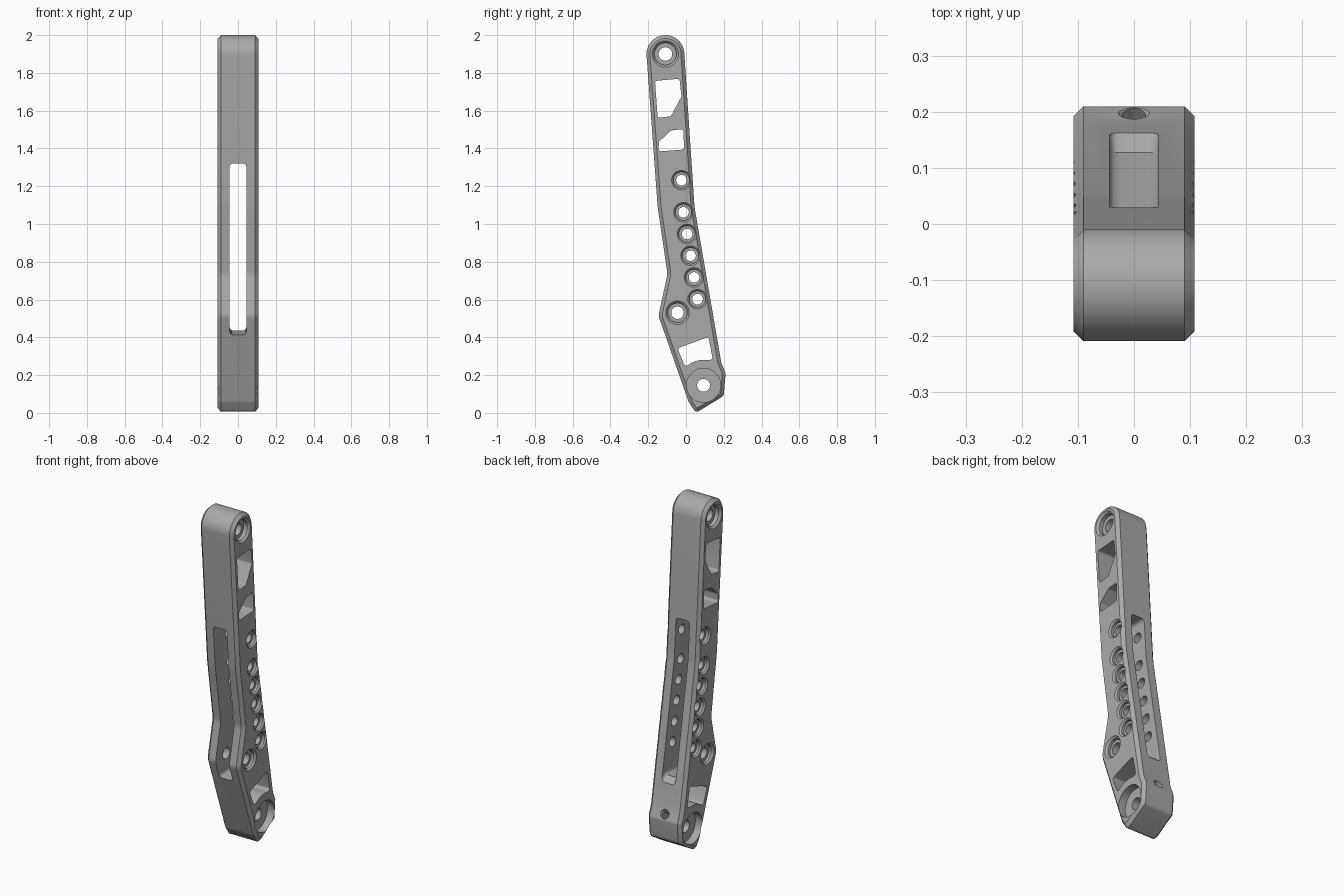
import bpy, bmesh, math
from mathutils import Vector, Matrix

if "Cube" in bpy.data.objects:
    bpy.data.objects.remove(bpy.data.objects["Cube"], do_unlink=True)

HALF = 0.108                       # half width of the link
PIVOT = Vector((0.093, 0.146))     # lower pivot centre (y, z)
TOP = Vector((-0.109, 1.9))        # upper pivot centre

mat = bpy.data.materials.new("machined grey metal")
mat.use_nodes = True
grey = (0.4, 0.4, 0.4, 1)
mat.diffuse_color = grey
bsdf = next(n for n in mat.node_tree.nodes if n.type == 'BSDF_PRINCIPLED')
bsdf.inputs["Base Color"].default_value = grey


def arc(c, r, a0, a1, n):
    """Points along a circular arc, angles in degrees."""
    steps = [math.radians(a0 + (a1 - a0) * i / n) for i in range(n + 1)]
    return [(c[0] + r * math.cos(a), c[1] + r * math.sin(a), 0) for a in steps]


def fillet(points, n=5):
    """Round each (y, z, radius) corner of a closed outline."""
    out = []
    for i, (y, z, r) in enumerate(points):
        p = Vector((y, z))
        if r == 0:
            out.append(p)
            continue
        u = (Vector(points[i - 1][:2]) - p).normalized()
        v = (Vector(points[(i + 1) % len(points)][:2]) - p).normalized()
        half = u.angle(v) / 2
        c = p + (u + v).normalized() * r / math.sin(half)
        d = r / math.tan(half)
        a, b = p + u * d - c, p + v * d - c
        for k in range(n + 1):
            t = k / n
            out.append(c + (a * (1 - t) + b * t).normalized() * r)
    return out


def finish(bm, name):
    bmesh.ops.recalc_face_normals(bm, faces=bm.faces[:])
    mesh = bpy.data.meshes.new(name)
    bm.to_mesh(mesh)
    bm.free()
    mesh.materials.append(mat)
    ob = bpy.data.objects.new(name, mesh)
    bpy.context.collection.objects.link(ob)
    return ob


def prism(outline, half):
    """Extrude a (y, z) outline symmetrically along x."""
    bm = bmesh.new()
    face = bm.faces.new([bm.verts.new((-half, p[0], p[1])) for p in outline])
    ext = bmesh.ops.extrude_face_region(bm, geom=[face])
    moved = [v for v in ext["geom"] if isinstance(v, bmesh.types.BMVert)]
    bmesh.ops.translate(bm, verts=moved, vec=(2 * half, 0, 0))
    bmesh.ops.recalc_face_normals(bm, faces=bm.faces[:])
    return bm


def cap_edges(bm):
    return [e for e in bm.edges if abs(e.verts[0].co.x - e.verts[1].co.x) < 1e-5]


def lathe(profile, matrix, name, n=40):
    """Closed solid of revolution about x from (x, radius) pairs."""
    bm = bmesh.new()
    rings = []
    for x, r in profile:
        rings.append([bm.verts.new((x, r * math.cos(2 * math.pi * i / n),
                                    r * math.sin(2 * math.pi * i / n))) for i in range(n)])
    for a, b in zip(rings, rings[1:]):
        for i in range(n):
            j = (i + 1) % n
            bm.faces.new((a[i], a[j], b[j], b[i]))
    bm.faces.new(rings[0])
    bm.faces.new(rings[-1])
    bm.transform(matrix)
    return finish(bm, name)


def bore(y, z, inner, seat, rim, depth, name):
    """Through hole with a chamfered counterbore on both sides."""
    c = rim - seat
    side = [(HALF + 0.02, rim), (HALF, rim), (HALF - c, seat),
            (HALF - depth, seat), (HALF - depth, inner)]
    if c == 0:
        side.pop(1)
    profile = side + [(-x, r) for x, r in reversed(side)]
    return lathe(profile, Matrix.Translation((0, y, z)), name)


# Main body: bent bar with chamfered rims
outline = arc(TOP, 0.1, 4, 184, 28) + [
    (-0.15, 1.09, 0.5), (-0.098, 0.735, 0.1), (-0.146, 0.515, 0.06),
    (0.013, 0.06, 0.03), (0.052, 0.0, 0.02), (0.2, 0.09, 0.03),
    (0.21, 0.21, 0.03), (0.187, 0.265, 0), (0.045, 1.09, 0.5)]
bm = prism(fillet(outline), HALF)
bmesh.ops.bevel(bm, geom=cap_edges(bm), offset=0.018, segments=1,
                affect='EDGES', clamp_overlap=False)
body = finish(bm, "link_body")

cutters = []

# Long slot from front to back, with a ridged floor
bm = prism([(-0.3, 0.395), (0.127, 0.436), (0.25, 0.335), (0.25, 1.32), (-0.3, 1.32)], 0.044)
ends = [e for e in cap_edges(bm)
        if abs(e.verts[0].co.y - e.verts[1].co.y) > abs(e.verts[0].co.z - e.verts[1].co.z)]
bmesh.ops.bevel(bm, geom=ends, offset=0.018, segments=4, profile=0.5, affect='EDGES')
cutters.append(finish(bm, "slot_cutter"))

# Weight-saving windows through the sides
R = 0.013
windows = [
    [(-0.164, 1.758, R), (-0.034, 1.769, R), (-0.024, 1.675, R),
     (-0.08, 1.57, R), (-0.15, 1.562, R)],
    [(-0.08, 1.495, R), (-0.013, 1.503, R), (-0.011, 1.394, R),
     (-0.146, 1.384, R), (-0.143, 1.435, R)],
    [(-0.045, 0.342, R), (0.119, 0.402, R), (0.142, 0.283, R)]
    + arc(PIVOT, 0.135, 80, 122, 8) + [(-0.004, 0.242, R)],
]
for w in windows:
    cutters.append(finish(prism(fillet(w), 0.2), "window_cutter"))

# Row of adjustment holes, the larger front hole and the two pivots
row = [(-0.024, 1.232)] + [(-0.013 + 0.0185 * i, 1.062 - 0.115 * i) for i in range(5)]
for y, z in row:
    cutters.append(bore(y, z, 0.028, 0.043, 0.052, 0.024, "hole_cutter"))
cutters.append(bore(-0.045, 0.53, 0.033, 0.051, 0.062, 0.026, "front_hole_cutter"))
cutters.append(bore(TOP.x, TOP.y, 0.036, 0.058, 0.07, 0.035, "top_pivot_cutter"))
cutters.append(bore(PIVOT.x, PIVOT.y, 0.034, 0.09, 0.09, 0.045, "bottom_pivot_cutter"))

# Set-screw hole from the back facet towards the lower pivot
start = Vector((0, 0.1985, 0.2375))
axis = start - Vector((0, PIVOT.x, PIVOT.y))
turn = Vector((1, 0, 0)).rotation_difference(axis).to_matrix().to_4x4()
cutters.append(lathe([(0.05, 0.028), (0, 0.028), (-0.008, 0.021), (-0.125, 0.021)],
                     Matrix.Translation(start) @ turn, "set_screw_cutter", 28))

# Cut everything out of the body
bpy.context.view_layer.objects.active = body
for cutter in cutters:
    mod = body.modifiers.new("cut", 'BOOLEAN')
    mod.operation = 'DIFFERENCE'
    mod.solver = 'EXACT'
    mod.object = cutter
    bpy.ops.object.modifier_apply(modifier=mod.name)
for cutter in cutters:
    bpy.data.objects.remove(cutter, do_unlink=True)

bpy.ops.object.select_all(action='DESELECT')
body.select_set(True)
bpy.ops.object.shade_smooth_by_angle(angle=math.radians(25))
